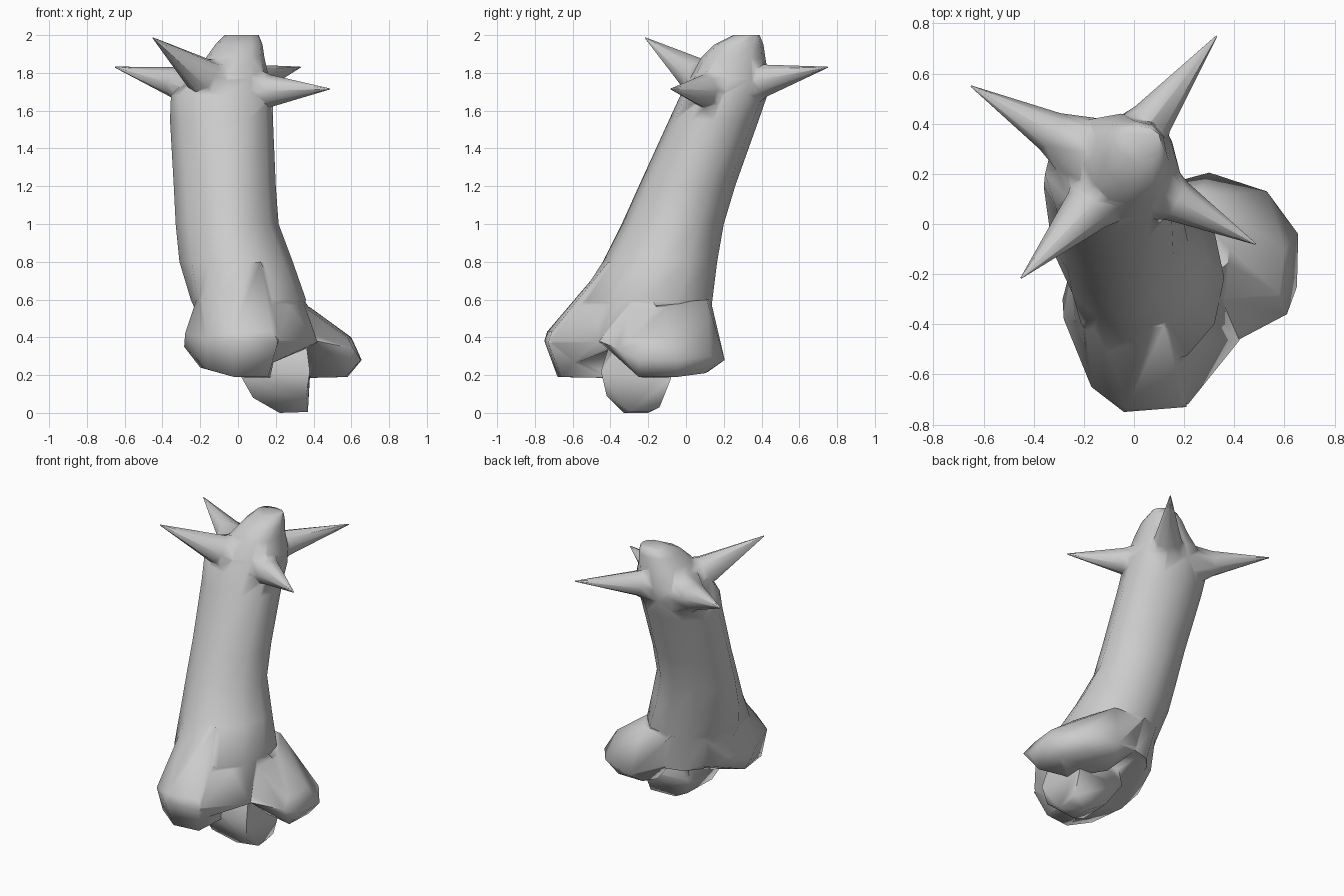
import bpy, bmesh, math
from mathutils import Vector

if "Cube" in bpy.data.objects:
    bpy.data.objects.remove(bpy.data.objects["Cube"])


def finish(name, bm):
    bmesh.ops.recalc_face_normals(bm, faces=bm.faces[:])
    me = bpy.data.meshes.new(name)
    bm.to_mesh(me)
    bm.free()
    ob = bpy.data.objects.new(name, me)
    bpy.context.collection.objects.link(ob)
    return ob


def loft(name, rings):
    """Skin a stack of equal-length point rings and cap both ends."""
    bm = bmesh.new()
    vs = [[bm.verts.new(p) for p in r] for r in rings]
    n = len(vs[0])
    for a, b in zip(vs, vs[1:]):
        for i in range(n):
            j = (i + 1) % n
            bm.faces.new((a[i], a[j], b[j], b[i]))
    bm.faces.new(vs[0][::-1])
    bm.faces.new(vs[-1])
    return finish(name, bm)


def oval(z, x0, x1, y0, y1, e, left=1.0, right=1.0, n=12):
    """Super-ellipse ring; left/right pull in the two front corners."""
    pts = []
    for i in range(n):
        a = 2 * math.pi * i / n
        c, s = (math.copysign(abs(v) ** e, v) if abs(v) > 1e-6 else 0.0
                for v in (math.cos(a), math.sin(a)))
        if s < -0.1 and abs(c) > 0.1:
            k = left if c < 0 else right
            c, s = c * k, s * k
        pts.append(((x0 + x1) / 2 + c * (x1 - x0) / 2,
                    (y0 + y1) / 2 + s * (y1 - y0) / 2, z))
    return pts


def lump(name, pts):
    """Faceted lump: convex hull of a few corner points."""
    bm = bmesh.new()
    for p in pts:
        bm.verts.new(p)
    bmesh.ops.convex_hull(bm, input=bm.verts[:])
    loose = [v for v in bm.verts if not v.link_faces]
    bmesh.ops.delete(bm, geom=loose, context='VERTS')
    return finish(name, bm)


def spike(name, root, neck, tip, r_root, r_neck, n=8):
    root, neck, tip = Vector(root), Vector(neck), Vector(tip)
    q = (tip - neck).to_track_quat('Z', 'Y')
    rings = []
    for c, r in ((root, r_root), (neck, r_neck), (tip, 0.003)):
        rings.append([c + q @ Vector((r * math.cos(2 * math.pi * i / n),
                                      r * math.sin(2 * math.pi * i / n), 0))
                      for i in range(n)])
    return loft(name, rings)


# Leaning trunk: z, x range, y range, squareness, corner shaving
trunk = loft("trunk", [oval(*r) for r in (
    (0.35, -0.14, 0.30, -0.42, 0.11, .9),
    (0.60, -0.25, 0.36, -0.57, 0.14, .95),
    (0.80, -0.31, 0.29, -0.44, 0.165, 1, .91, .96),
    (1.00, -0.33, 0.215, -0.34, 0.20, 1, .87, .95),
    (1.20, -0.34, 0.20, -0.25, 0.26, 1, .87, .97),
    (1.55, -0.36, 0.185, -0.09, 0.385, .95, .91),
    (1.68, -0.355, 0.185, -0.03, 0.43, .88, .97),
    (1.77, -0.27, 0.165, 0.02, 0.44, .8),
    (1.88, -0.17, 0.14, 0.08, 0.42, .85),
    (1.95, -0.12, 0.13, 0.15, 0.41, .85),
    (2.00, -0.07, 0.11, 0.25, 0.39, .85))])

parts = []

# Front lobe of the base, blending up into the trunk
parts.append(lump("front_lobe", [
    (-.16, -.60, .23), (-.02, -.68, .19), (.16, -.66, .19), (.17, -.42, .185),
    (0, -.35, .19), (-.2, -.36, .24), (-.1, -.12, .32),
    (-.28, -.38, .42), (-.285, -.30, .35), (-.04, -.75, .38), (.21, -.73, .37),
    (-.03, -.735, .43), (.18, -.71, .43), (-.17, -.65, .40),
    (-.24, -.13, .42), (-.18, -.05, .37), (0, .08, .37), (.03, .1, .45),
    (-.16, -.33, .78), (0, -.42, .80), (.12, -.41, .80), (.22, -.48, .60),
    (.22, 0, .58), (-.16, .02, .58)]))

# Right lobe of the base
parts.append(lump("right_lobe", [
    (.38, -.2, .185), (.57, -.25, .19), (.58, -.05, .19), (.45, .10, .21),
    (.22, .0, .20), (.25, .12, .22), (.61, -.36, .34), (.65, -.25, .28),
    (.655, -.04, .28), (.53, .13, .30), (.30, .205, .28), (.2, .17, .36),
    (.60, -.1, .40), (.58, -.28, .40), (.42, -.46, .38), (.38, -.1, .56),
    (.25, .11, .6), (.35, -.3, .56), (.02, .13, .6), (0, -.3, .55),
    (.05, .1, .38)]))

# Web joining the two lobes at the front right corner
parts.append(lump("web", [
    (.215, -.72, .385), (.18, -.70, .43), (.17, -.60, .26), (.42, -.465, .375),
    (.43, -.30, .37), (.38, -.15, .55), (.12, -.54, .62), (.34, -.30, .60),
    (.27, -.46, .57), (.25, -.27, .76), (.14, -.39, .78), (.2, -.3, .34),
    (.1, -.2, .6)]))

# Small foot under the lobes
parts.append(lump("foot", [
    (.22, -.33, 0), (.37, -.30, .005), (.36, -.20, .005), (.22, -.20, 0),
    (.08, -.40, .08), (.10, -.16, .07), (.37, -.14, .03), (.36, -.42, .09),
    (.0, -.43, .22), (.38, -.45, .22), (.38, -.08, .18), (.03, -.08, .2),
    (.05, -.40, .38), (.36, -.40, .38), (.33, -.1, .38), (.06, -.1, .38)]))

# Four spikes round the crown
for name, root, neck, tip, r0, r1 in (
        ("spike_back_left", (-.12, .25, 1.70), (-.335, .37, 1.75), (-.65, .55, 1.83), .18, .083),
        ("spike_back_right", (-.05, .23, 1.72), (.075, .42, 1.76), (.33, .75, 1.83), .18, .085),
        ("spike_front_right", (-.02, .19, 1.70), (.175, .09, 1.705), (.485, -.08, 1.715), .18, .085),
        ("spike_front_left", (-.09, .17, 1.72), (-.19, .055, 1.785), (-.45, -.215, 1.985), .17, .10)):
    parts.append(spike(name, root, neck, tip, r0, r1))

# Fuse everything into a single skin
bpy.context.view_layer.objects.active = trunk
trunk.select_set(True)
for p in parts:
    m = trunk.modifiers.new("fuse", 'BOOLEAN')
    m.operation = 'UNION'
    m.solver = 'EXACT'
    m.object = p
    bpy.ops.object.modifier_apply(modifier=m.name)
    bpy.data.objects.remove(p, do_unlink=True)
bpy.ops.object.shade_smooth_by_angle(angle=math.radians(75))
